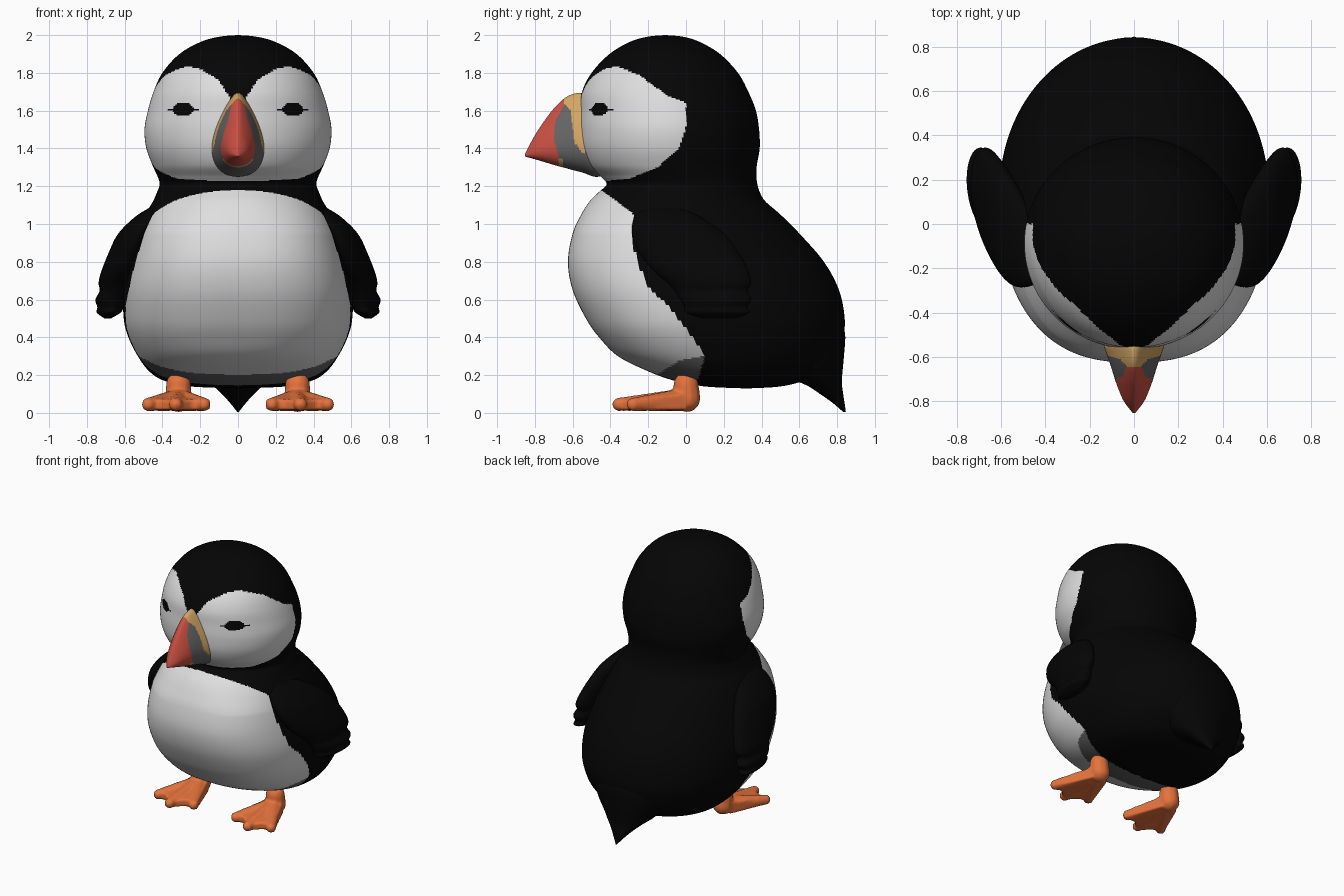
import bpy, bmesh, math
from mathutils import Vector


def material(name, r, g, b):
    m = bpy.data.materials.new(name)
    m.diffuse_color = (r, g, b, 1)
    return m


BLACK = material("black plumage", 0.0015, 0.0015, 0.0015)
WHITE = material("white plumage", 0.74, 0.73, 0.74)
GREY = material("grey", 0.13, 0.13, 0.13)
RED = material("beak red", 0.6, 0.08, 0.055)
TAN = material("beak tan", 0.65, 0.38, 0.13)
ORANGE = material("foot orange", 0.78, 0.17, 0.045)


def interp(table, v):
    # piecewise linear lookup
    if v <= table[0][0]:
        return table[0][1]
    for (a, fa), (b, fb) in zip(table, table[1:]):
        if v <= b:
            return fa + (fb - fa) * (v - a) / (b - a)
    return table[-1][1]


def spline(rows, steps):
    # smooth curve through every column of the rows
    out = []
    n = len(rows)
    for i in range(n - 1):
        p = [rows[max(0, min(n - 1, i + j))] for j in (-1, 0, 1, 2)]
        for k in range(steps):
            t = k / steps
            out.append([b + 0.5 * t * (c - a + t * (2*a - 5*b + 4*c - d + t * (3*(b - c) + d - a)))
                        for a, b, c, d in zip(*p)])
    out.append(list(rows[-1]))
    return out


def finish(bm, name, mats, rule=None, mirror=False):
    bmesh.ops.recalc_face_normals(bm, faces=bm.faces)
    for f in bm.faces:
        f.smooth = True
        if rule:
            f.material_index = rule(f.calc_center_median())
    me = bpy.data.meshes.new(name)
    bm.to_mesh(me)
    bm.free()
    for m in mats:
        me.materials.append(m)
    ob = bpy.data.objects.new(name, me)
    bpy.context.collection.objects.link(ob)
    if mirror:
        ob.modifiers.new("mirror", 'MIRROR')
    return ob


def loft(name, rows, mats, rule=None, along='z', segs=48, steps=6, pear=0, yaw=0, mirror=False, square=None):
    # rows: position, low edge, high edge, half width, x centre
    bm = bmesh.new()
    rings = []
    for s, lo, hi, hw, xc in spline(rows, steps):
        ring = []
        for i in range(segs):
            a = 2 * math.pi * i / segs
            ca, sa = math.cos(a), math.sin(a)
            if square and ca > 0:
                # fuller front half: push the ellipse towards a superellipse
                n = interp(square, s)
                k = (abs(ca) ** n + abs(sa) ** n) ** (-1 / n)
                ca, sa = ca * k, sa * k
            du = -(hi - lo) / 2 * ca
            x = xc + max(hw, 0.001) * sa * (1 + pear * ca) + yaw * du
            u = (lo + hi) / 2 + du
            ring.append(bm.verts.new((x, u, s) if along == 'z' else (x, s, u)))
        rings.append(ring)
    for r, q in zip(rings, rings[1:]):
        for i in range(segs):
            j = (i + 1) % segs
            bm.faces.new((r[i], r[j], q[j], q[i]))
    bm.faces.new(rings[0])
    bm.faces.new(rings[-1])
    return finish(bm, name, mats, rule, mirror)


# Body and head in one smooth form, with plumage regions by position
def plumage(c):
    x, y, z = abs(c.x), c.y, c.z
    if z > 1.2:
        if y < -0.2:
            dx, dz = x - 0.29, z - 1.607
            if (dx / 0.055) ** 2 + (dz / 0.036) ** 2 < 1 or (abs(dz + 0.005) < 0.0045 and abs(dx) < 0.085):
                return 0
        top = min(interp([(0, 1.6), (0.05, 1.68), (0.1, 1.76), (0.2, 1.82), (0.28, 1.84)], x),
                  interp([(-0.45, 1.86), (-0.38, 1.84), (-0.25, 1.79), (-0.1, 1.68), (0, 1.64)], y))
        low = interp([(-0.42, 1.228), (-0.3, 1.24), (-0.15, 1.3), (-0.04, 1.4), (0, 1.5)], y)
        return 1 if y < 0 and low < z < top else 0
    edge = interp([(0.15, 0.05), (0.2, 0.07), (0.3, 0.1), (0.38, 0.05), (0.55, -0.08), (0.67, -0.2),
                   (0.8, -0.26), (0.9, -0.28), (1.06, -0.28), (1.18, -0.45)], z)
    if y > edge or z > 1.18:
        return 0
    return 2 if z < interp([(-0.3, 0.17), (-0.16, 0.2), (-0.03, 0.28), (0.1, 0.3)], y) else 1


loft("body", [
    (0.13, 0.3, 0.34, 0.01, 0), (0.14, 0.1, 0.5, 0.25, 0), (0.17, -0.06, 0.62, 0.39, 0),
    (0.22, -0.2, 0.7, 0.47, 0), (0.3, -0.36, 0.79, 0.53, 0), (0.4, -0.46, 0.83, 0.58, 0),
    (0.5, -0.53, 0.84, 0.605, 0), (0.65, -0.6, 0.81, 0.605, 0), (0.8, -0.625, 0.73, 0.575, 0),
    (0.95, -0.6, 0.6, 0.53, 0), (1.05, -0.555, 0.5, 0.49, 0), (1.12, -0.51, 0.42, 0.45, 0),
    (1.17, -0.46, 0.39, 0.428, 0), (1.21, -0.42, 0.378, 0.415, 0), (1.25, -0.45, 0.373, 0.425, 0),
    (1.31, -0.515, 0.375, 0.452, 0), (1.4, -0.555, 0.39, 0.485, 0), (1.5, -0.565, 0.387, 0.495, 0),
    (1.6, -0.56, 0.37, 0.477, 0), (1.7, -0.55, 0.33, 0.447, 0), (1.8, -0.5, 0.275, 0.4, 0),
    (1.9, -0.405, 0.18, 0.31, 0), (1.965, -0.295, 0.07, 0.195, 0), (1.992, -0.2, -0.02, 0.095, 0),
    (2.0, -0.115, -0.105, 0.005, 0)],
    [BLACK, WHITE, GREY], plumage, segs=280, steps=12, square=[(0.2, 2.3), (0.4, 2.5), (0.95, 2.5), (1.2, 2.0)])

# Pointed tail blending into the back
loft("tail", [
    (0.005, 0.832, 0.846, 0.004, 0), (0.05, 0.78, 0.84, 0.04, 0), (0.1, 0.71, 0.832, 0.085, 0),
    (0.15, 0.63, 0.826, 0.14, 0), (0.2, 0.5, 0.827, 0.2, 0), (0.3, 0.4, 0.836, 0.28, 0),
    (0.42, 0.4, 0.842, 0.3, 0), (0.52, 0.5, 0.81, 0.15, 0)], [BLACK])


# Beak with red tip, grey band and tan rim
def beak_colour(c):
    if c.z < 1.345 and -0.675 < c.y < -0.65:
        return 2
    if c.y < interp([(1.3, -0.65), (1.34, -0.67), (1.45, -0.7), (1.55, -0.69), (1.63, -0.645)], c.z):
        return 0
    rim = interp([(1.38, -0.55), (1.43, -0.59), (1.6, -0.61), (1.64, -0.645), (1.7, -0.67)], c.z)
    return 2 if c.z > 1.38 and c.y > rim else 1


loft("beak", [
    (-0.852, 1.357, 1.372, 0.006, 0), (-0.8, 1.343, 1.47, 0.042, 0), (-0.74, 1.325, 1.56, 0.066, 0),
    (-0.69, 1.31, 1.622, 0.082, 0), (-0.64, 1.297, 1.668, 0.096, 0), (-0.59, 1.283, 1.69, 0.112, 0),
    (-0.54, 1.27, 1.69, 0.126, 0), (-0.48, 1.25, 1.64, 0.12, 0), (-0.4, 1.26, 1.55, 0.08, 0)],
    [RED, GREY, TAN], beak_colour, along='y', segs=96, steps=10, pear=0.48)

# Folded wings, one lofted and mirrored, with feather lobes at the tip
loft("wing", [
    (1.09, -0.2, -0.04, 0.02, 0.44), (1.04, -0.27, 0.07, 0.06, 0.48), (0.95, -0.285, 0.2, 0.085, 0.545),
    (0.85, -0.25, 0.28, 0.09, 0.59), (0.75, -0.17, 0.33, 0.09, 0.63), (0.69, -0.1, 0.345, 0.085, 0.65),
    (0.645, -0.06, 0.325, 0.07, 0.66), (0.6, -0.03, 0.345, 0.08, 0.673), (0.56, -0.01, 0.325, 0.068, 0.675),
    (0.53, 0, 0.335, 0.06, 0.685), (0.5, 0.08, 0.26, 0.015, 0.69)], [BLACK], yaw=0.1, mirror=True)

# Webbed feet: overlapping solids fused by a remesh, then mirrored
bm = bmesh.new()


def limb(p, q, r0, r1, n=12):
    for i in range(n + 1):
        t = i / n
        g = bmesh.ops.create_icosphere(bm, subdivisions=2, radius=r0 + (r1 - r0) * t)
        bmesh.ops.translate(bm, verts=g["verts"], vec=Vector(p).lerp(Vector(q), t))


limb((0.315, 0.005, 0.075), (0.315, 0.0, 0.15), 0.073, 0.068)
for tip in ((0.18, -0.28, 0.045), (0.33, -0.355, 0.045), (0.475, -0.28, 0.045)):
    limb((0.315, -0.02, 0.07), tip, 0.062, 0.037)
outline = [(0.25, 0.0), (0.15, -0.28), (0.25, -0.29), (0.33, -0.37), (0.41, -0.29), (0.5, -0.28), (0.38, 0.0)]
web = [[bm.verts.new((x, y, z + (0.045 * (1 + y / 0.36) if k else 0))) for x, y in outline]
       for k, z in enumerate((0.015, 0.062))]
bm.faces.new(web[0][::-1])
bm.faces.new(web[1])
for i in range(len(outline)):
    j = (i + 1) % len(outline)
    bm.faces.new((web[0][i], web[0][j], web[1][j], web[1][i]))
foot = finish(bm, "foot", [ORANGE])
remesh = foot.modifiers.new("fuse", 'REMESH')
remesh.mode = 'VOXEL'
remesh.voxel_size = 0.01
remesh.use_smooth_shade = True
smooth = foot.modifiers.new("soften", 'SMOOTH')
smooth.iterations = 5
foot.modifiers.new("mirror", 'MIRROR')
